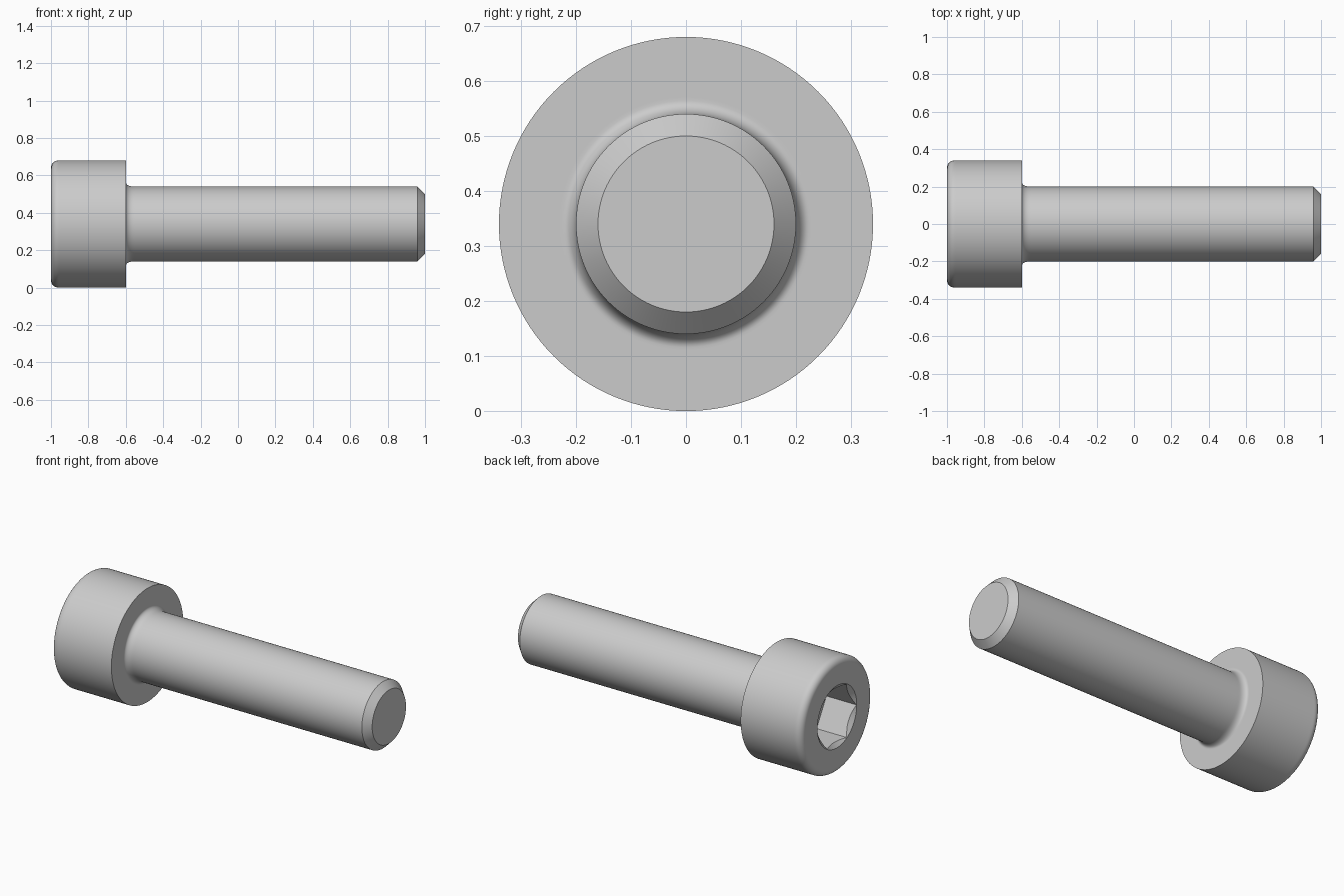
import bpy
import bmesh
from math import pi, sin, cos, radians
from mathutils import Matrix, Vector

if "Cube" in bpy.data.objects:
    bpy.data.objects.remove(bpy.data.objects["Cube"])

AXIS_Z = 0.34          # height of the screw axis
HEAD_R, SHANK_R = 0.34, 0.20
HEX_R = 0.32 / 2 / cos(radians(30))

steel = bpy.data.materials.new("grey_steel")
steel.use_nodes = True
steel.diffuse_color = (0.6, 0.6, 0.6, 1)
steel.node_tree.nodes["Principled BSDF"].inputs["Base Color"].default_value = (0.6, 0.6, 0.6, 1)


def arc(cx, cr, rx, rr, start, end, steps=8):
    """Elliptic arc of (x, radius) points."""
    angles = [radians(start + (end - start) * i / steps) for i in range(steps + 1)]
    return [(cx + rx * cos(a), cr + rr * sin(a)) for a in angles]


def lathe(name, profile, sides, twist=0):
    """Solid of revolution around the x axis; profile starts and ends on the axis."""
    bm = bmesh.new()
    verts = [bm.verts.new((x, r * cos(twist), r * sin(twist))) for x, r in profile]
    edges = [bm.edges.new(pair) for pair in zip(verts, verts[1:])]
    bmesh.ops.spin(bm, geom=verts + edges, cent=(0, 0, 0), axis=(1, 0, 0),
                   angle=2 * pi, steps=sides)
    bmesh.ops.remove_doubles(bm, verts=bm.verts, dist=1e-5)
    bmesh.ops.recalc_face_normals(bm, faces=bm.faces)
    bm.transform(Matrix.Translation(Vector((0, 0, AXIS_Z))))
    mesh = bpy.data.meshes.new(name)
    bm.to_mesh(mesh)
    bm.free()
    mesh.materials.append(steel)
    obj = bpy.data.objects.new(name, mesh)
    bpy.context.collection.objects.link(obj)
    return obj


# Head with rounded rim, neck fillet, plain shank and chamfered tip
profile = [(-1, 0), (-1, HEAD_R - 0.045)]
profile += arc(-0.96, HEAD_R - 0.04, 0.04, 0.04, 180, 90)
profile += [(-0.95, HEAD_R), (-0.6, HEAD_R), (-0.6, 0.23)]
profile += arc(-0.56, 0.224, 0.04, 0.024, 180, 270)
profile += [(-0.55, SHANK_R), (0.96, SHANK_R), (1, 0.16), (1, 0)]
screw = lathe("screw_body", profile, 128)

# Hexagonal socket with a conical lead-in
hexagon = lathe("socket_cutter", [(-1.1, 0), (-1.1, HEX_R), (-0.8, HEX_R), (-0.8, 0)], 6)
lead_in = lathe("lead_in_cutter", [(-1.02, 0), (-1.02, 0.211), (-0.851, 0)], 96)

bpy.context.view_layer.objects.active = screw
screw.select_set(True)
for cutter in (lead_in, hexagon):
    cutter.hide_render = True
    cut = screw.modifiers.new(cutter.name, "BOOLEAN")
    cut.operation = "DIFFERENCE"
    cut.solver = "EXACT"
    cut.object = cutter
    bpy.ops.object.modifier_apply(modifier=cut.name)
    bpy.data.objects.remove(cutter)

bpy.ops.object.shade_smooth_by_angle(angle=radians(25))
